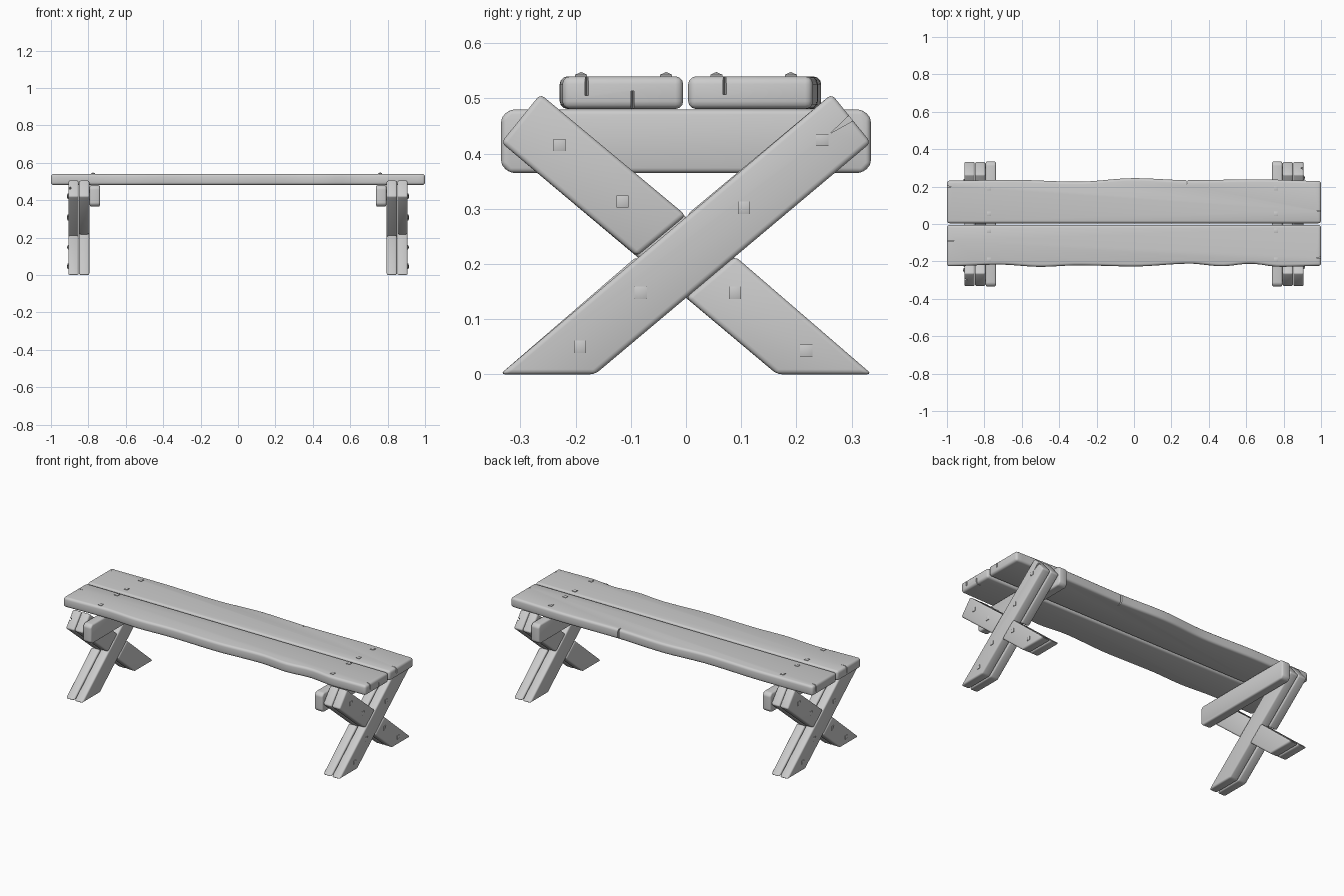
import bpy, bmesh, math
from mathutils import Matrix

if "Cube" in bpy.data.objects:
    bpy.data.objects.remove(bpy.data.objects["Cube"])


def to_object(name, bm, turn=0.0):
    bmesh.ops.recalc_face_normals(bm, faces=bm.faces)
    bmesh.ops.rotate(bm, verts=bm.verts, matrix=Matrix.Rotation(turn, 3, 'Z'))
    mesh = bpy.data.meshes.new(name)
    bm.to_mesh(mesh)
    bm.free()
    obj = bpy.data.objects.new(name, mesh)
    bpy.context.collection.objects.link(obj)
    return obj


def prism(name, pts, lo, hi, axis, bevel=0.0, turn=0.0):
    """Extrude an outline along an axis and round its hard edges."""
    def place(a, b, h):
        return (h, a, b) if axis == 'X' else (a, b, h)
    bm = bmesh.new()
    face = bm.faces.new([bm.verts.new(place(a, b, lo)) for a, b in pts])
    ext = bmesh.ops.extrude_face_region(bm, geom=[face])
    up = [v for v in ext['geom'] if isinstance(v, bmesh.types.BMVert)]
    bmesh.ops.translate(bm, verts=up, vec=place(0, 0, hi - lo))
    if not [f for f in bm.faces if f == face]:
        bm.faces.new(face.verts)
    bmesh.ops.recalc_face_normals(bm, faces=bm.faces)
    if bevel:
        edges = [e for e in bm.edges if e.calc_face_angle(0) > 0.5]
        bmesh.ops.bevel(bm, geom=edges, offset=bevel, segments=3, profile=0.5, affect='EDGES')
    return to_object(name, bm, turn)


def carve(obj, cutters):
    """Cut cracks out of a board."""
    bpy.context.view_layer.objects.active = obj
    for cutter in cutters:
        mod = obj.modifiers.new("crack", 'BOOLEAN')
        mod.operation = 'DIFFERENCE'
        mod.solver = 'EXACT'
        mod.object = cutter
        bpy.ops.object.modifier_apply(modifier=mod.name)
        bpy.data.objects.remove(cutter)


def peg(name, loc, sideways=False, turn=0.0):
    """Square nail head with a low pyramid top."""
    bm = bmesh.new()
    bmesh.ops.create_cube(bm, size=1, matrix=Matrix.Diagonal((0.022, 0.022, 0.008, 1)))
    top = max(bm.faces, key=lambda f: f.calc_center_median().z)
    bmesh.ops.poke(bm, faces=[top], offset=0.005)
    rot = Matrix.Rotation(math.pi / 2 if sideways else 0, 4, 'Y')
    bmesh.ops.transform(bm, verts=bm.verts, matrix=Matrix.Translation(loc) @ rot)
    return to_object(name, bm, turn)


def wavy(keys, x):
    """Smooth interpolation through (x, y) keys."""
    for (x0, y0), (x1, y1) in zip(keys, keys[1:]):
        if x <= x1:
            t = (x - x0) / (x1 - x0)
            return y0 + (y1 - y0) * t * t * (3 - 2 * t)
    return keys[-1][1]


def end_crack(side, y, z0, z1, depth):
    """Wedge opening towards the end of a plank."""
    return prism("crack_cutter", [(side * (1 - depth), y), (side * 1.01, y - 0.004),
                                  (side * 1.01, y + 0.004)], z0, z1, 'Z')


# Seat planks with straight inner and worn outer edges
N = 50
xs = [-1 + 2 * i / N for i in range(N + 1)]
back_keys = [(-1, .232), (-.65, .236), (-.3, .226), (0, .245), (.3, .234), (.65, .239), (1, .23)]
front_keys = [(-1, -.226), (-.72, -.217), (-.5, -.229), (-.3, -.221), (0, -.227), (.3, -.212),
              (.47, -.226), (.62, -.212), (.78, -.229), (1, -.224)]
back = prism("seat_plank_back", [(-1, .004), (1, .004)] + [(x, wavy(back_keys, x)) for x in xs[::-1]],
             .481, .54, 'Z', .014)
front = prism("seat_plank_front", [(1, -.005), (-1, -.005)] + [(x, wavy(front_keys, x)) for x in xs],
              .481, .54, 'Z', .014)
edge_notch = prism("notch_cutter", [(.283, .205), (.292, .26), (.276, .26)], .47, .55, 'Z')
carve(back, [end_crack(1, .07, .507, .56, .03), end_crack(-1, .2, .5, .56, .03), edge_notch])
carve(front, [end_crack(1, -.18, .505, .56, .03), end_crack(1, -.097, .46, .514, .03),
              end_crack(-1, -.09, .5, .56, .045)])

# Nail heads on the seat
for x in (-.775, .76):
    for y in (-.19, -.036, .055, .19):
        peg("seat_nail", (x, y, .539))

# Leg outlines (y, z): one full diagonal and two stubs butting against it
full_leg = [(-.337, 0), (-.165, 0), (.335, .42), (.264, .508)]
upper_stub = [(-.264, .508), (-.335, .42), (-.089, .214), (0, .288)]
lower_stub = [(0, .139), (.165, 0), (.337, 0), (.089, .214)]
beam = [(-.335, .38), (-.32, .365), (.32, .365), (.335, .38),
        (.335, .465), (.32, .48), (-.32, .48), (-.335, .465)]
leg_nails = [(.247, .425), (.105, .302), (-.082, .148), (-.192, .05),
             (-.229, .416), (-.115, .313), (.089, .148), (.218, .043)]

# Trestle at each end; the left one is the right one turned half way round
for side, turn in (("right", 0.0), ("left", math.pi)):
    prism(side + "_cross_beam", beam, .738, .793, 'X', .009, turn)
    for layer, lo, hi, s in (("inner", .795, .85, -1), ("outer", .852, .907, 1)):
        for part, pts in (("leg", full_leg), ("upper_stub", upper_stub), ("lower_stub", lower_stub)):
            obj = prism(f"{side}_{layer}_{part}", [(s * y, z) for y, z in pts], lo, hi, 'X', .009, turn)
            if part == "leg" and layer == "outer":
                carve(obj, [prism("crack_cutter", [(.262, .437), (.325, .472), (.313, .486)],
                                  .893, .93, 'X', 0, turn)])
    for y, z in leg_nails:
        peg(side + "_leg_nail", (.906, y, z), True, turn)

# Smooth shading with crisp edges
bpy.ops.object.select_all(action='SELECT')
bpy.context.view_layer.objects.active = front
bpy.ops.object.shade_smooth_by_angle(angle=math.radians(35))
